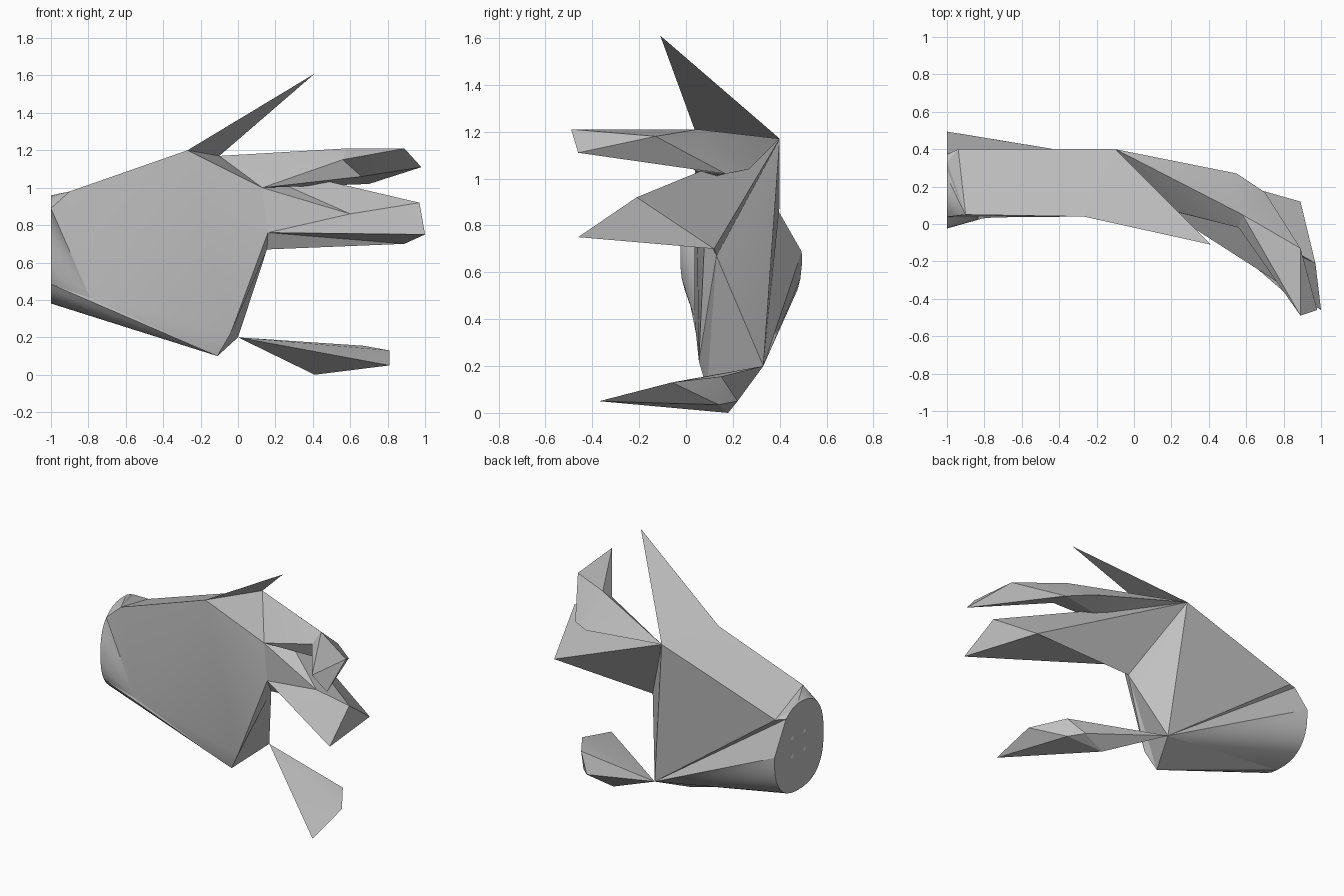
import bpy, bmesh, math
from mathutils import Vector

if "Cube" in bpy.data.objects:
    bpy.data.objects.remove(bpy.data.objects["Cube"])


def make_material(name, value):
    mat = bpy.data.materials.new(name)
    mat.use_nodes = True
    colour = (value, value, value, 1)
    mat.diffuse_color = colour
    mat.node_tree.nodes["Principled BSDF"].inputs["Base Color"].default_value = colour
    return mat


grey = make_material("grey", 0.53)
white = make_material("white", 0.9)


def finish(name, bm, mat=grey):
    """Turn a bmesh into a shaded object."""
    bmesh.ops.recalc_face_normals(bm, faces=bm.faces)
    mesh = bpy.data.meshes.new(name)
    bm.to_mesh(mesh)
    bm.free()
    mesh.materials.append(mat)
    obj = bpy.data.objects.new(name, mesh)
    bpy.context.collection.objects.link(obj)
    bpy.ops.object.select_all(action="DESELECT")
    obj.select_set(True)
    bpy.context.view_layer.objects.active = obj
    bpy.ops.object.shade_smooth_by_angle(angle=math.radians(20))


def facets(name, points, faces):
    """Build a part from named corners and words of corner names."""
    bm = bmesh.new()
    verts = {}
    for face in faces:
        for key in face.split():
            if key not in verts:
                verts[key] = bm.verts.new(points[key])
    for face in faces:
        bm.faces.new([verts[key] for key in face.split()])
    finish(name, bm)


# Corners shared by the palm and the fingers
palm = {
    "back_top": (-0.10, 0.40, 1.17),
    "back_low": (0.0, 0.33, 0.20),
    "front_top": (-0.27, 0.04, 1.20),
    "front_low": (-0.11, 0.09, 0.10),
    "front_bulge": (-0.04, 0.055, 0.22),
    "crotch": (0.13, 0.09, 1.0),
    "edge": (0.16, 0.08, 0.76),
    "heel": (0.155, 0.13, 0.67),
    "wrist_back": (-0.94, 0.40, 0.89),
    "wrist_top": (-0.90, 0.05, 0.98),
    "wrist_low": (-0.79, 0.035, 0.41),
}


# Palm: a rounded wrist ring fanned out to the faceted corners
def anchor(deg):
    for limit, key in ((-145, "wrist_low"), (-95, "front_low"), (45, "back_low"),
                       (65, "wrist_back"), (135, "wrist_top")):
        if deg < limit:
            return key
    return "wrist_low"


def ring_point(deg):
    # The upper back quarter is flatter than the rest
    power = 1.15 if 0 < deg < 90 else 0.8
    c, s = (math.copysign(abs(f(math.radians(deg))) ** power, f(math.radians(deg)))
            for f in (math.cos, math.sin))
    return (-1, 0.235 + 0.26 * c, 0.67 + 0.29 * s)


def build_palm():
    bm = bmesh.new()
    v = {k: bm.verts.new(p) for k, p in palm.items()}
    angles = [a for a in range(-175, 185, 10) if not 5 < a < 50]
    ring = [bm.verts.new(ring_point(a)) for a in angles]
    keys = [anchor(a) for a in angles]
    for i in range(len(ring)):
        j = (i + 1) % len(ring)
        bm.faces.new((ring[i], ring[j], v[keys[i]]))
        if keys[i] != keys[j]:
            bm.faces.new((ring[j], v[keys[j]], v[keys[i]]))
    bm.faces.new(ring)
    for face in ("wrist_back back_top back_low", "wrist_back wrist_top back_top",
                 "wrist_top front_top back_top", "wrist_top wrist_low front_top",
                 "wrist_low front_low front_bulge", "wrist_low front_bulge front_top",
                 "front_top front_bulge edge", "front_top edge crotch",
                 "front_top crotch back_top", "edge front_bulge heel",
                 "front_bulge front_low heel", "heel front_low back_low",
                 "heel back_low back_top", "back_top crotch edge", "back_top edge heel"):
        bm.faces.new([v[k] for k in face.split()])
    finish("palm", bm)


build_palm()

# Pointed upper finger: one flat blade
facets("raised_finger", dict(palm, tip=(0.41, -0.11, 1.61)), ["front_top tip back_top"])

# Upper bent finger, creased on its inner side
facets("upper_finger", dict(
    palm,
    knuckle=(0.58, 0.05, 1.21),
    rear=(0.55, 0.27, 1.04),
    under=(0.70, 0.17, 1.02),
    joint=(0.89, -0.13, 1.18),
    crease=(0.56, -0.02, 1.15),
    pad=(0.66, 0.0, 1.06),
    tip_top=(0.89, -0.49, 1.21),
    tip_low=(0.98, -0.46, 1.11),
), [
    "back_top rear knuckle", "knuckle rear under", "knuckle under joint",
    "knuckle joint tip_top", "joint tip_low tip_top", "joint under tip_low",
    "knuckle tip_top crease", "crease tip_top pad", "pad tip_top tip_low",
    "pad tip_low under", "back_top knuckle crease", "back_top crease crotch",
    "crotch crease pad", "crotch pad under", "crotch under rear",
    "back_top crotch rear",
])

# Lower bent finger
facets("lower_finger", dict(
    palm,
    bend=(0.60, -0.03, 0.86),
    rear=(0.89, 0.12, 0.70),
    joint=(0.97, -0.21, 0.92),
    tip=(1.0, -0.46, 0.75),
), [
    "back_top rear joint", "rear tip joint", "joint tip bend", "bend tip edge",
    "back_top joint bend", "back_top bend crotch", "crotch bend edge",
    "edge tip rear", "edge rear heel", "back_top heel rear",
    "back_top crotch edge", "back_top edge heel",
])

# Thumb: one faceted convex wedge
bm = bmesh.new()
for p in (palm["back_low"], (0.41, 0.18, 0), (0.81, -0.37, 0.05), (0.81, -0.06, 0.13),
          (0.67, 0.15, 0.155), (0.58, 0.22, 0.05), (0.66, 0.14, 0.035)):
    bm.verts.new(p)
bmesh.ops.convex_hull(bm, input=bm.verts)
finish("thumb", bm)

# Four tiny studs on the wrist cap
bm = bmesh.new()
for y in (0.18, 0.31):
    for z in (0.63, 0.75):
        made = bmesh.ops.create_circle(bm, cap_ends=True, segments=8, radius=0.014)
        for vert in made["verts"]:
            vert.co = Vector((-1.003, y - vert.co.x, z + vert.co.y))
finish("wrist_studs", bm, white)
